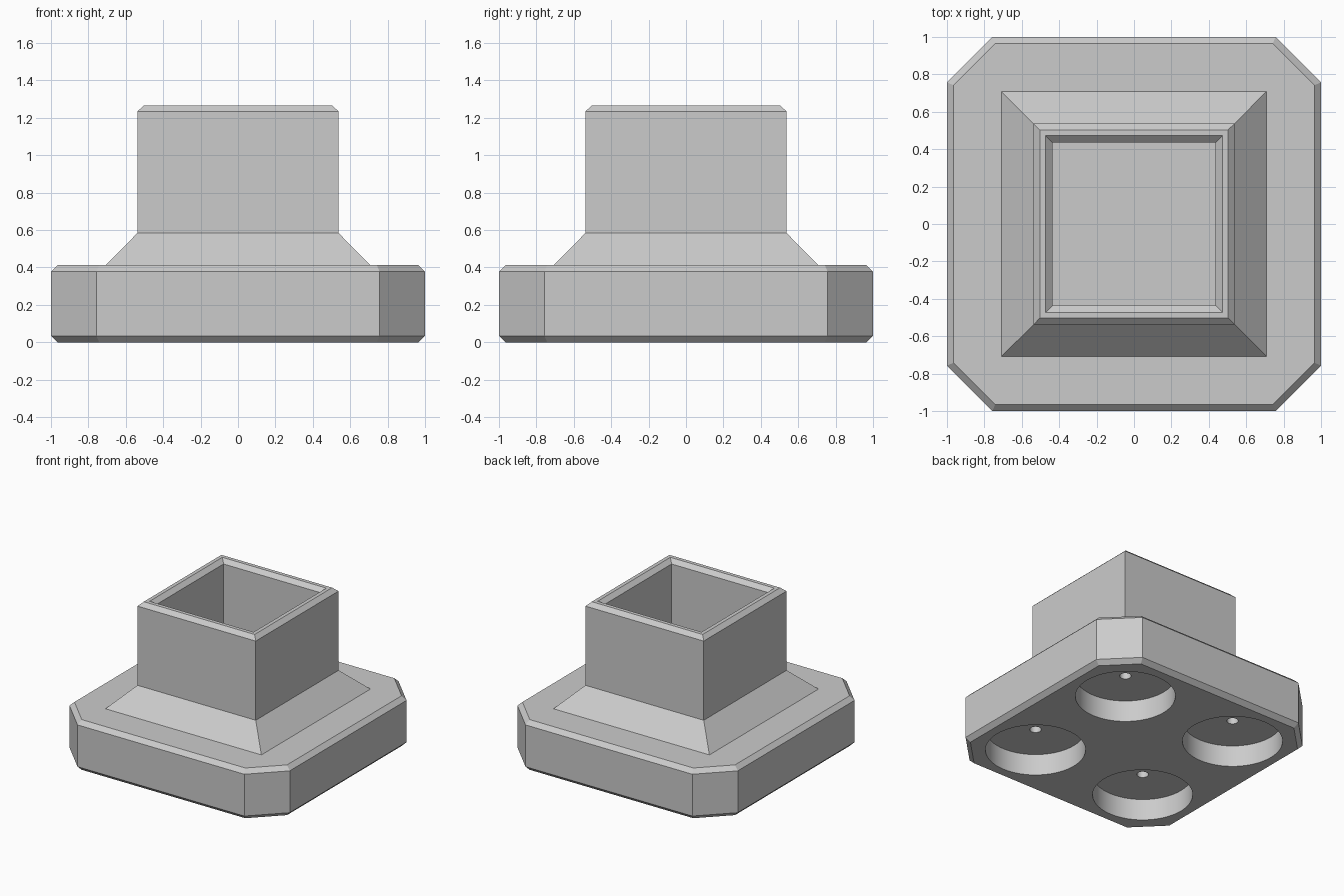
import bpy, bmesh, math

if "Cube" in bpy.data.objects:
    bpy.data.objects.remove(bpy.data.objects["Cube"], do_unlink=True)

grey = bpy.data.materials.new("light_grey")
grey.use_nodes = True
grey.diffuse_color = (0.6, 0.6, 0.6, 1)
grey.node_tree.nodes["Principled BSDF"].inputs["Base Color"].default_value = (0.6, 0.6, 0.6, 1)


def square(half, z):
    return [(x * half, y * half, z) for x, y in ((1, 1), (-1, 1), (-1, -1), (1, -1))]


def octagon(inset, z):
    # square with cut corners, every side moved inwards by the same distance
    a = 1 - inset
    b = 0.757 - inset * (math.sqrt(2) - 1)
    return [(x, y, z) for x, y in ((a, -b), (a, b), (b, a), (-b, a),
                                   (-a, b), (-a, -b), (-b, -a), (b, -a))]


def circle(radius, z, cx, cy, n=64):
    return [(cx + radius * math.cos(math.tau * i / n),
             cy + radius * math.sin(math.tau * i / n), z) for i in range(n)]


def loft(name, rings, closed=False):
    """Skin a stack of rings; cap the ends, or join the last ring to the first."""
    bm = bmesh.new()
    loops = [[bm.verts.new(p) for p in ring] for ring in rings]
    pairs = list(zip(loops, loops[1:]))
    if closed:
        pairs.append((loops[-1], loops[0]))
    else:
        bm.faces.new(loops[0])
        bm.faces.new(loops[-1])
    for low, high in pairs:
        for i in range(len(low)):
            j = (i + 1) % len(low)
            bm.faces.new((low[i], low[j], high[j], high[i]))
    bmesh.ops.recalc_face_normals(bm, faces=bm.faces[:])
    mesh = bpy.data.meshes.new(name)
    bm.to_mesh(mesh)
    bm.free()
    mesh.materials.append(grey)
    obj = bpy.data.objects.new(name, mesh)
    bpy.context.collection.objects.link(obj)
    return obj


def activate(obj):
    bpy.ops.object.select_all(action='DESELECT')
    obj.select_set(True)
    bpy.context.view_layer.objects.active = obj


# Base plate with chamfered rims
base = loft("base_plate", [octagon(0.035, 0), octagon(0, 0.035),
                           octagon(0, 0.378), octagon(0.035, 0.412)])

# Four round recesses underneath, each with a small pilot hole
for sx in (-1, 1):
    for sy in (-1, 1):
        c = (sx * 0.52, sy * 0.52)
        cutter = loft("recess_cutter", [circle(0.372, -0.1, *c), circle(0.372, 0.175, *c),
                                        circle(0.043, 0.175, *c), circle(0.043, 0.34, *c)])
        cutter.hide_render = True
        cut = base.modifiers.new("recess", 'BOOLEAN')
        cut.operation = 'DIFFERENCE'
        cut.solver = 'EXACT'
        cut.object = cutter
        activate(base)
        bpy.ops.object.modifier_apply(modifier=cut.name)
        bpy.data.objects.remove(cutter, do_unlink=True)
activate(base)
bpy.ops.object.shade_smooth_by_angle(angle=math.radians(30))

# Square socket: flared foot, straight walls, chamfered rim, open inside
loft("socket", [square(0.708, 0.412), square(0.537, 0.585), square(0.537, 1.235),
                square(0.503, 1.267), square(0.472, 1.267), square(0.437, 1.235),
                square(0.437, 0.412)], closed=True)
